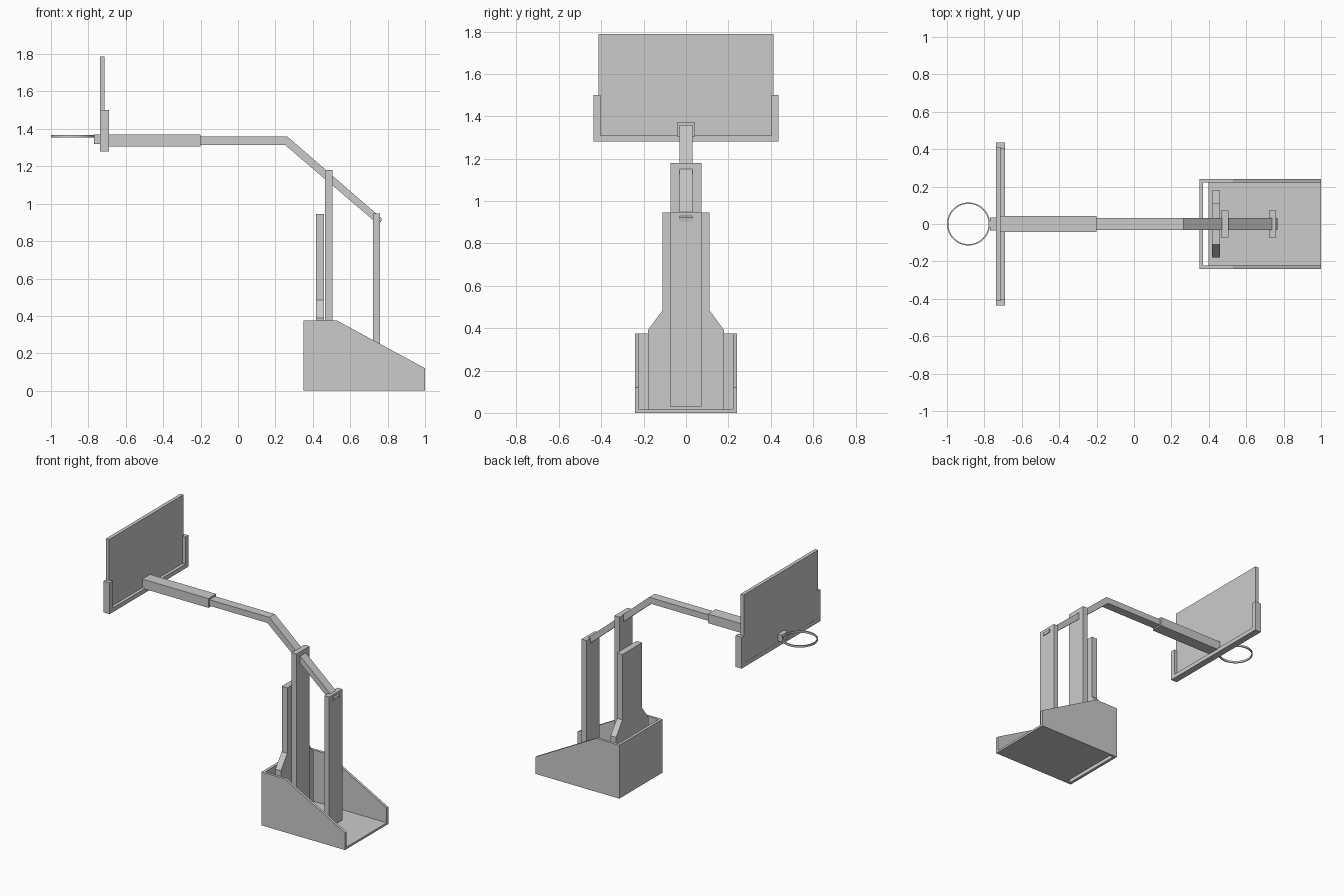
import bpy, bmesh
from math import radians

if "Cube" in bpy.data.objects:
    bpy.data.objects.remove(bpy.data.objects["Cube"])


def finish(name, bm):
    bmesh.ops.recalc_face_normals(bm, faces=bm.faces)
    me = bpy.data.meshes.new(name)
    bm.to_mesh(me)
    bm.free()
    ob = bpy.data.objects.new(name, me)
    bpy.context.collection.objects.link(ob)
    return ob


def prism(name, profile, axis, lo, hi):
    """Extrude a 2D profile: axis 'y' takes (x, z) points, axis 'x' takes (y, z)."""
    bm = bmesh.new()
    place = (lambda a, b: (a, lo, b)) if axis == 'y' else (lambda a, b: (lo, a, b))
    face = bm.faces.new([bm.verts.new(place(a, b)) for a, b in profile])
    moved = bmesh.ops.extrude_face_region(bm, geom=[face])['geom']
    d = hi - lo
    bmesh.ops.translate(bm, verts=[v for v in moved if isinstance(v, bmesh.types.BMVert)],
                        vec=(0, d, 0) if axis == 'y' else (d, 0, 0))
    return finish(name, bm)


def box(name, x0, x1, half_y, z0, z1):
    return prism(name, [(x0, z0), (x1, z0), (x1, z1), (x0, z1)], 'y', -half_y, half_y)


def mirrored(points):
    return points + [(-a, b) for a, b in reversed(points)]


# Open base tray: sloped sides, front wall, floor with a gap behind the wall
side = [(0.35, 0), (1, 0), (1, 0.12), (0.53, 0.375), (0.35, 0.375)]
prism("base_side_near", side, 'y', -0.24, -0.222)
prism("base_side_far", side, 'y', 0.222, 0.24)
box("base_front_wall", 0.35, 0.37, 0.222, 0, 0.375)
box("base_floor", 0.397, 1.0, 0.222, 0, 0.015)

# Shouldered pad panel and the two posts
prism("pad_panel", mirrored([(0.18, 0.015), (0.18, 0.39), (0.11, 0.485), (0.11, 0.945)]),
      'x', 0.417, 0.46)
box("front_post", 0.465, 0.505, 0.073, 0.028, 1.18)
box("rear_post", 0.722, 0.76, 0.073, 0.028, 0.947)

# Bent arm with its thicker outer sleeve
prism("arm", [(-0.3, 1.315), (0.25, 1.315), (0.735, 0.902), (0.765, 0.902),
              (0.768, 0.922), (0.265, 1.358), (-0.3, 1.358)], 'y', -0.031, 0.031)
box("arm_sleeve", -0.715, -0.2, 0.043, 1.305, 1.37)

# Backboard held in a U-shaped frame
box("backboard", -0.738, -0.713, 0.413, 1.295, 1.788)
prism("backboard_frame", mirrored([(0.437, 1.28), (0.437, 1.5), (0.403, 1.5), (0.403, 1.31)]),
      'x', -0.739, -0.691)

# Hoop: flat band swept round its centre, plus the mounting block
box("hoop_mount", -0.77, -0.735, 0.035, 1.32, 1.37)
bm = bmesh.new()
cx = -0.885
ring = [bm.verts.new((cx + r, 0, z)) for r, z in
        ((0.108, 1.353), (0.115, 1.353), (0.115, 1.367), (0.108, 1.367))]
edges = [bm.edges.new((ring[i], ring[(i + 1) % 4])) for i in range(4)]
bmesh.ops.spin(bm, geom=ring + edges, cent=(cx, 0, 0), axis=(0, 0, 1),
               angle=radians(360), steps=48)
bmesh.ops.remove_doubles(bm, verts=bm.verts, dist=1e-4)
hoop = finish("hoop", bm)
bpy.context.view_layer.objects.active = hoop
hoop.select_set(True)
bpy.ops.object.shade_smooth_by_angle(angle=radians(30))
